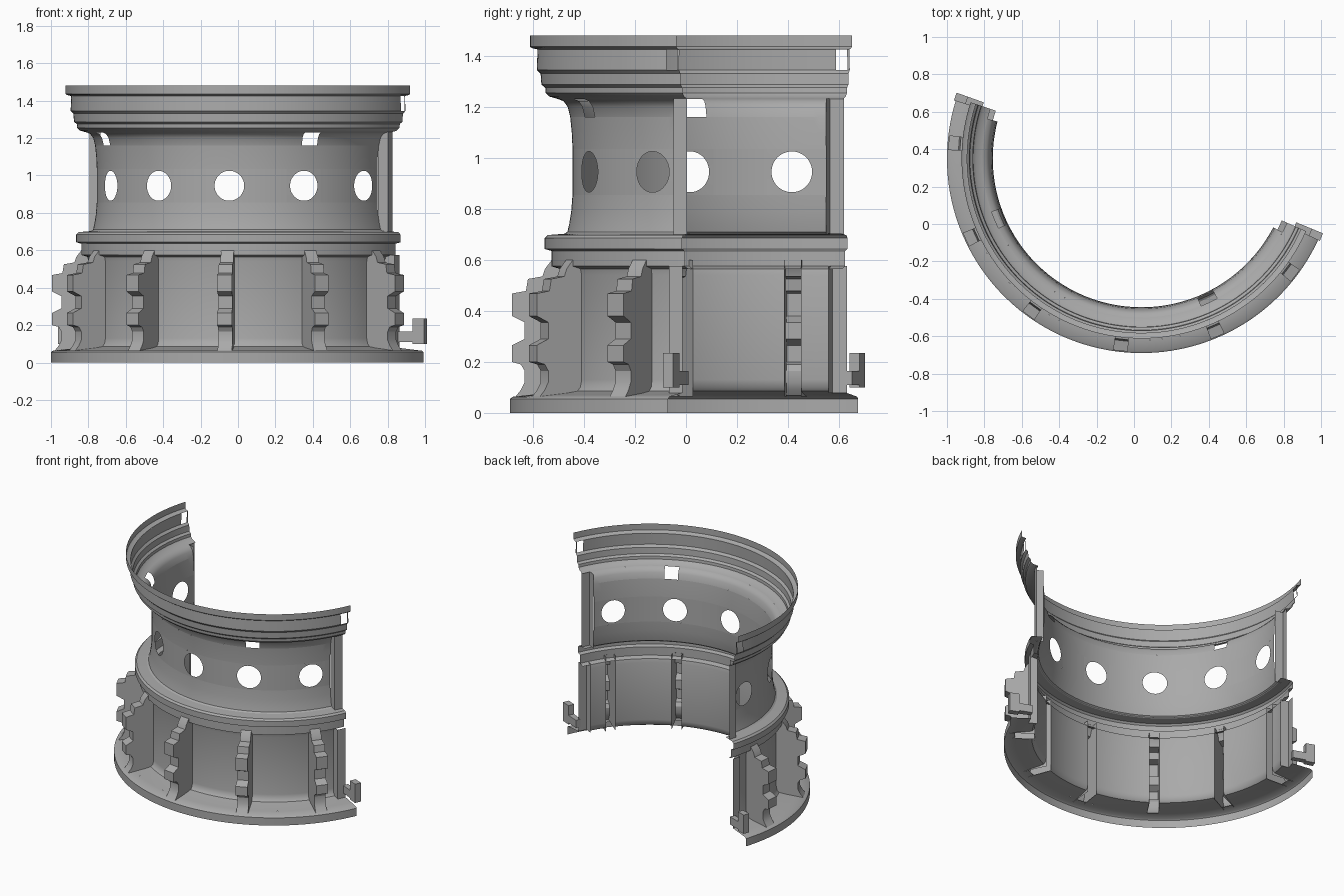
import bpy, bmesh, math

if "Cube" in bpy.data.objects:
    bpy.data.objects.remove(bpy.data.objects["Cube"])

CX, CY, MID = 0.04, 0.35, 249.0          # arc centre and middle direction
RIBS = [s * a for s in (-1, 1) for a in (14.75, 44.2, 73.7)]
END, INNER_END = 87.2, 83.4              # half spans of the rims and of the inner skin

grey = bpy.data.materials.new("plain_grey")
grey.diffuse_color = (0.4, 0.4, 0.4, 1)
grey.use_nodes = True
grey.node_tree.nodes["Principled BSDF"].inputs["Base Color"].default_value = grey.diffuse_color


def polar(r, u, z):
    a = math.radians(MID + u)
    return (CX + r * math.cos(a), CY + r * math.sin(a), z)


def face(bm, pts):
    bm.faces.new([bm.verts.new(p) for p in pts])


def band(bm, profile, half, gaps=()):
    """Sweep an (r, z) profile round the arc, leaving out (start, end) gaps."""
    edges = [-half] + [e for g in sorted(gaps) for e in g] + [half]
    for a, b in zip(edges[::2], edges[1::2]):
        n = max(1, math.ceil((b - a) / 2))
        for i in range(n):
            u, v = a + (b - a) * i / n, a + (b - a) * (i + 1) / n
            for (r0, z0), (r1, z1) in zip(profile, profile[1:]):
                face(bm, [polar(r0, u, z0), polar(r0, v, z0),
                          polar(r1, v, z1), polar(r1, u, z1)])


def round_hole(bm, u, z, r, radius, hu, hz):
    """Rectangular patch of skin with a round hole in it."""
    n = 48
    ring, rim = [], []
    for k in range(n):
        c, s = math.cos(math.tau * k / n), math.sin(math.tau * k / n)
        t = 1 / max(abs(c), abs(s))
        ring.append(polar(r, u + math.degrees(radius / r) * c, z + radius * s))
        rim.append(polar(r, u + hu * c * t, z + hz * s * t))
    for k in range(n):
        j = (k + 1) % n
        face(bm, [ring[k], rim[k], rim[j], ring[j]])


def end_step(bm, r_in, r_out, z0, z1):
    """Skin stepping outward at both ends of the arc."""
    for s in (-1, 1):
        corners = [(r_in, INNER_END), (r_out, INNER_END), (r_out, END)]
        for (ra, ua), (rb, ub) in zip(corners, corners[1:]):
            q = [polar(ra, s * ua, z0), polar(rb, s * ub, z0),
                 polar(rb, s * ub, z1), polar(ra, s * ua, z1)]
            face(bm, q if s > 0 else q[::-1])


def block(bm, r0, r1, u0, u1, z0, z1):
    lo = [polar(r0, u0, z0), polar(r1, u0, z0), polar(r1, u1, z0), polar(r0, u1, z0)]
    hi = [(x, y, z1) for x, y, _ in lo]
    face(bm, lo[::-1])
    face(bm, hi)
    for i in range(4):
        j = (i + 1) % 4
        face(bm, [lo[i], lo[j], hi[j], hi[i]])


def finish(bm, name, angle=35):
    bmesh.ops.remove_doubles(bm, verts=bm.verts, dist=0.0004)
    me = bpy.data.meshes.new(name)
    bm.to_mesh(me)
    bm.free()
    me.materials.append(grey)
    ob = bpy.data.objects.new(name, me)
    bpy.context.collection.objects.link(ob)
    bpy.ops.object.select_all(action='DESELECT')
    ob.select_set(True)
    bpy.context.view_layer.objects.active = ob
    bpy.ops.object.shade_smooth_by_angle(angle=math.radians(angle))


# Base flange, hollow underneath
rib_gaps = [(u - 2.2, u + 2.2) for u in RIBS]
bm = bmesh.new()
band(bm, [(1.04, 0), (1.04, 0.055), (1.03, 0.063), (0.97, 0.07)], END)
band(bm, [(0.97, 0.07), (0.9, 0.078)], END, rib_gaps)
band(bm, [(0.9, 0.078), (0.86, 0.085)], INNER_END, rib_gaps)
finish(bm, "base_flange")

# Lower wall panels between the ribs
bm = bmesh.new()
band(bm, [(0.86, 0.085), (0.846, 0.1), (0.84, 0.13), (0.84, 0.54), (0.846, 0.565)],
     INNER_END, rib_gaps)
end_step(bm, 0.842, 0.9, 0.078, 0.575)
finish(bm, "lower_wall")

# Hollow notched ribs
rib = [(1.02, 0.065), (1.0, 0.09), (0.985, 0.12), (0.985, 0.165), (1.0, 0.19),
       (1.035, 0.2), (1.035, 0.265), (0.985, 0.29), (0.985, 0.355), (1.035, 0.38),
       (1.035, 0.468), (0.98, 0.478), (0.972, 0.525), (0.915, 0.535),
       (0.905, 0.565), (0.878, 0.6)]
bm = bmesh.new()
for u in RIBS:
    a, b = u - 2.2, u + 2.2
    for (r0, z0), (r1, z1) in zip(rib, rib[1:]):
        face(bm, [polar(r0, a, z0), polar(r0, b, z0), polar(r1, b, z1), polar(r1, a, z1)])
        face(bm, [polar(0.84, a, z0), polar(r0, a, z0), polar(r1, a, z1), polar(0.84, a, z1)])
        face(bm, [polar(r0, b, z0), polar(0.84, b, z0), polar(0.84, b, z1), polar(r1, b, z1)])
finish(bm, "ribs", 30)

# Stepped belt between lower wall and waist
bm = bmesh.new()
band(bm, [(0.846, 0.565), (0.878, 0.575), (0.878, 0.635), (0.905, 0.643),
          (0.905, 0.685), (0.893, 0.697), (0.82, 0.703)], END)
finish(bm, "belt")

# Waist with round holes and two slots at the top
bm = bmesh.new()
band(bm, [(0.83, 0.7), (0.815, 0.71), (0.808, 0.74), (0.8, 0.79), (0.795, 0.855)], INNER_END)
band(bm, [(0.795, 0.855), (0.795, 1.035)], INNER_END, [(u - 7, u + 7) for u in RIBS])
for u in RIBS:
    round_hole(bm, u, 0.945, 0.795, 0.08, 7, 0.09)
band(bm, [(0.795, 1.035), (0.798, 1.1), (0.804, 1.16)], INNER_END)
band(bm, [(0.804, 1.16), (0.814, 1.2), (0.83, 1.222), (0.85, 1.23)], INNER_END,
     [(u - 3.2, u + 3.2) for u in (-46.2, 46.2)])
end_step(bm, 0.8, 0.86, 0.7, 1.232)
finish(bm, "waist")

# Stepped upper rim with a small opening near each end
bm = bmesh.new()
band(bm, [(0.85, 1.23), (0.885, 1.24), (0.9, 1.255), (0.902, 1.275), (0.917, 1.287),
          (0.92, 1.33), (0.935, 1.345)], END)
band(bm, [(0.935, 1.345), (0.932, 1.425)], END, [(-86.6, -83.8), (83.8, 86.6)])
band(bm, [(0.932, 1.425), (0.955, 1.43), (0.962, 1.436), (0.962, 1.48)], END)
finish(bm, "upper_rim")

# Hook clips at both ends
bm = bmesh.new()
for s in (-1, 1):
    u0, u1 = sorted((s * 86.2, s * 88.6))
    block(bm, 0.895, 0.985, u0, u1, 0.11, 0.165)
    block(bm, 0.985, 1.05, u0, u1, 0.1, 0.235)
finish(bm, "end_clips")
